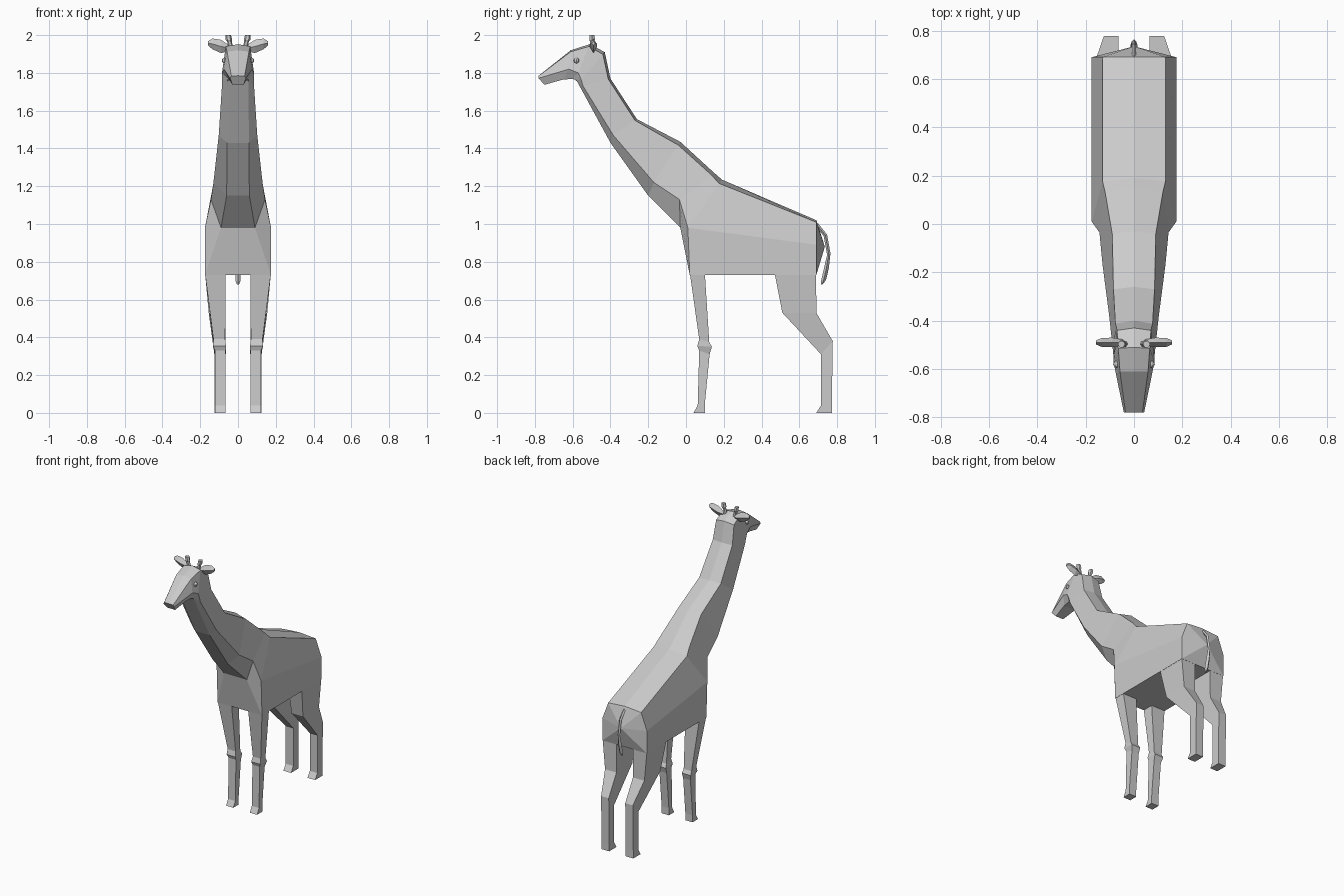
import bpy, bmesh, math
from mathutils import Vector

if "Cube" in bpy.data.objects:
    bpy.data.objects.remove(bpy.data.objects["Cube"])


def loft(name, rings, mirror=False, tips=(None, None)):
    """Skin a row of equal rings; close each end with a cap or a fan to a tip."""
    bm = bmesh.new()
    rows = [[bm.verts.new(p) for p in r] for r in rings]
    n = len(rows[0])
    for a, b in zip(rows, rows[1:]):
        for i in range(n):
            j = (i + 1) % n
            bm.faces.new((a[i], a[j], b[j], b[i]))
    for row, tip in zip((rows[0], rows[-1]), tips):
        if tip:
            t = bm.verts.new(tip)
            for i in range(n):
                bm.faces.new((row[i], row[(i + 1) % n], t))
        else:
            bm.faces.new(row)
    bmesh.ops.recalc_face_normals(bm, faces=bm.faces[:])
    return finish(name, bm, mirror)


def finish(name, bm, mirror=False):
    me = bpy.data.meshes.new(name)
    bm.to_mesh(me)
    bm.free()
    ob = bpy.data.objects.new(name, me)
    bpy.context.collection.objects.link(ob)
    if mirror:
        ob.modifiers.new("mirror", 'MIRROR').use_axis[0] = True
    return ob


def body_ring(yt, zt, wt, ym, zm, wm, yb, zb, wb):
    """Seven-sided section: slight crown, top edge, widest edge, lower edge."""
    k = 0.08
    top = (wt, yt + (ym - yt) * k, zt + (zm - zt) * k)
    half = [top, (wm, ym, zm), (wb, yb, zb)]
    return [(0, yt, zt)] + half + [(-x, y, z) for x, y, z in reversed(half)]


# Head, neck and trunk in one skin, nose to rump (y, z, half width for each edge)
sections = [
    (-.78, 1.785, .035, -.78, 1.772, .042, -.75, 1.737, .03),
    (-.61, 1.92, .058, -.62, 1.82, .075, -.65, 1.765, .045),
    (-.51, 1.952, .065, -.57, 1.80, .085, -.60, 1.768, .05),
    (-.43, 1.91, .07, -.555, 1.765, .085, -.59, 1.765, .055),
    (-.40, 1.77, .077, -.545, 1.73, .085, -.578, 1.757, .055),
    (-.26, 1.555, .085, -.385, 1.47, .102, -.40, 1.43, .058),
    (-.03, 1.435, .09, -.17, 1.22, .13, -.20, 1.15, .06),
    (.15, 1.27, .12, -.035, 1.13, .143, -.03, .98, .09),
    (.19, 1.235, .13, .01, .98, .175, .02, .73, .175),
    (.69, 1.02, .13, .69, .89, .175, .69, .73, .175),
]
loft("body", [body_ring(*s) for s in sections], tips=(None, (0, .735, .88)))


def leg(name, stations):
    """Each station: inner x, outer x, front (y, z), back (y, z)."""
    loft(name, [[(xi, yf, zf), (xo, yf, zf), (xo, yb, zb), (xi, yb, zb)]
                for xi, xo, yf, zf, yb, zb in stations], mirror=True)


leg("front_leg", [
    (.065, .174, .021, .735, .10, .735),
    (.068, .13, .07, .39, .123, .375),
    (.063, .132, .06, .355, .137, .35),
    (.065, .122, .07, .33, .125, .31),
    (.065, .122, .062, .04, .10, .05),
    (.065, .122, .04, 0, .10, 0),
])
leg("rear_leg", [
    (.065, .174, .47, .735, .689, .735),
    (.065, .155, .51, .53, .69, .53),
    (.065, .125, .715, .31, .777, .38),
    (.065, .125, .715, .04, .772, .04),
    (.065, .125, .69, 0, .772, 0),
])

# Tail: thin four-sided tube that thickens into a tuft
tail = [(.69, 1.0, .009), (.738, .94, .009), (.756, .84, .009),
        (.742, .76, .014), (.728, .70, .014), (.72, .68, .005)]
loft("tail", [[(-r, y, z), (0, y - r, z - r * .4), (r, y, z), (0, y + r, z + r * .4)]
              for y, z, r in tail])

# Ears: flattened leaf, stations of x, half depth, low z, high z
ears = [(.045, .012, 1.915, 1.945), (.09, .02, 1.905, 1.975),
        (.135, .018, 1.925, 1.982), (.158, .008, 1.945, 1.968)]
loft("ear", [[(x, -.49, lo), (x, -.49 - d, (lo + hi) / 2),
              (x, -.49, hi), (x, -.49 + d, (lo + hi) / 2)]
             for x, d, lo, hi in ears], mirror=True)

# Horns: short six-sided pegs that lean outward
horns = [(.032, 1.91, .014), (.045, 1.965, .012), (.048, 1.975, .017), (.052, 2.0, .015)]
loft("horn", [[(x + r * math.cos(a), -.497 + r * math.sin(a), z)
               for a in (i * math.pi / 3 for i in range(6))]
              for x, z, r in horns], mirror=True)

# Eyes
bm = bmesh.new()
bmesh.ops.create_uvsphere(bm, u_segments=8, v_segments=6, radius=.015)
bmesh.ops.translate(bm, verts=bm.verts[:], vec=Vector((.071, -.58, 1.865)))
finish("eye", bm, mirror=True)
